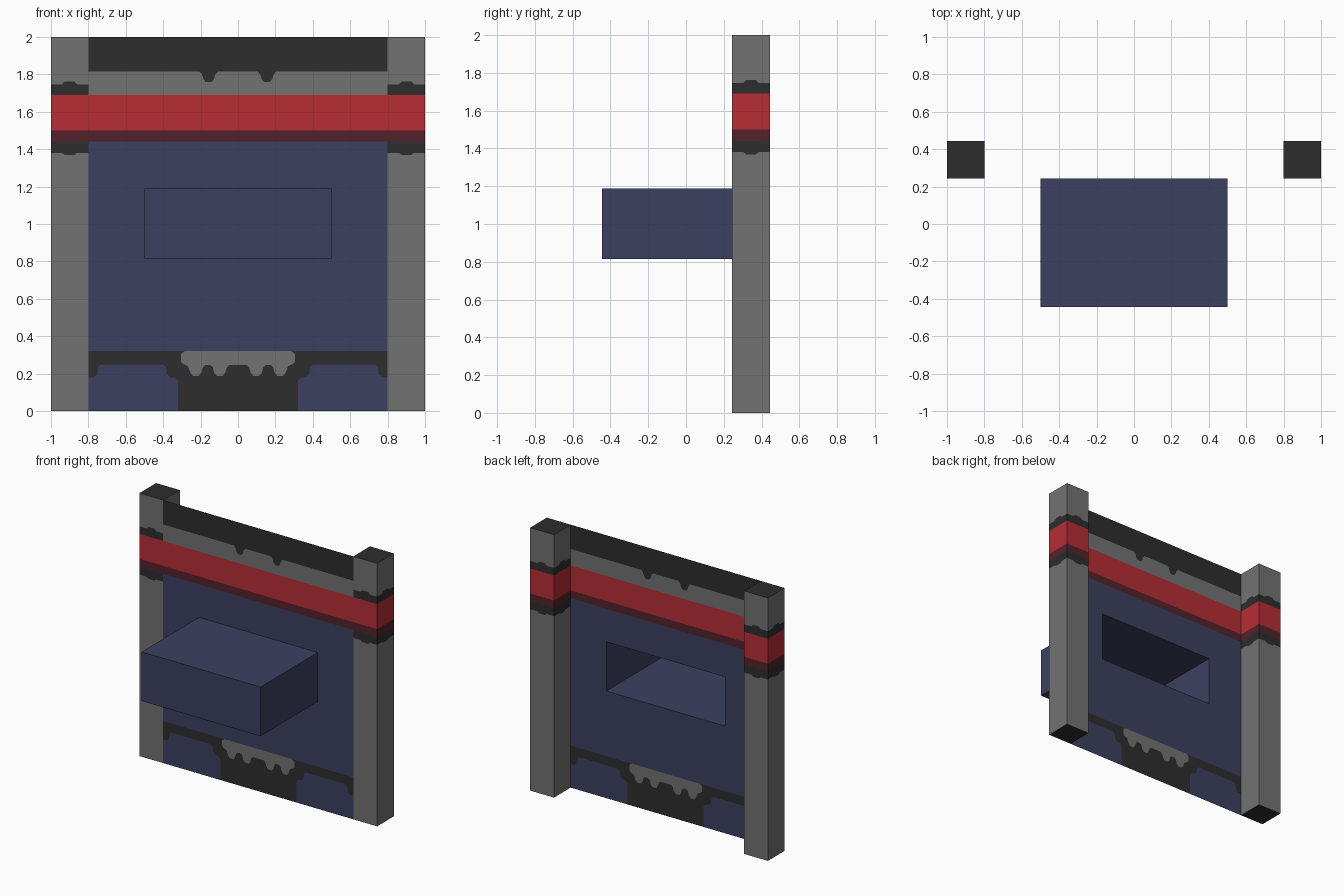
import bpy, bmesh
from mathutils import Matrix, Vector

cube = bpy.data.objects.get("Cube")
if cube:
    bpy.data.objects.remove(cube, do_unlink=True)


def material(name, rgb):
    lin = [((c / 255 + 0.055) / 1.055) ** 2.4 for c in rgb] + [1.0]
    m = bpy.data.materials.new(name)
    m.use_nodes = True
    m.diffuse_color = lin
    m.node_tree.nodes["Principled BSDF"].inputs["Base Color"].default_value = lin
    return m


GREY, BLACK, RED, DARK_RED, BLUE = range(5)
MATS = [material("grey stone", (114, 114, 114)), material("charcoal", (45, 45, 45)),
        material("red", (183, 45, 53)), material("dark red", (82, 34, 43)),
        material("slate blue", (60, 64, 96))]

FRONT, BACK = 0.244, 0.444      # depth of the posts
INNER, OUTER = 0.8, 1.0         # sides of the posts


def finish(name, bm):
    me = bpy.data.meshes.new(name)
    bm.to_mesh(me)
    bm.free()
    for m in MATS:
        me.materials.append(m)
    ob = bpy.data.objects.new(name, me)
    bpy.context.collection.objects.link(ob)
    return ob


def build(name, polys):
    """Mesh from (3D outline, colour) pairs, welded along shared edges."""
    bm = bmesh.new()
    for pts, colour in polys:
        f = bm.faces.new([bm.verts.new(p) for p in pts])
        f.material_index = colour
    bmesh.ops.remove_doubles(bm, verts=bm.verts, dist=1e-5)
    return finish(name, bm)


def plate(name, polys):
    """Flat part in the panel plane from (x, z) outlines."""
    return build(name, [([(x, FRONT, z) for x, z in pts], c) for pts, c in polys])


def rect(x0, x1, z0, z1):
    return [(x0, z0), (x1, z0), (x1, z1), (x0, z1)]


def mirrored(pts):
    return [(-x, z) for x, z in reversed(pts)]


# Posts: each side is a stack of colour bands, some with a small bump mid-edge
LEVELS = [(0, 0), (1.38, -0.012), (1.44, 0), (1.5, 0), (1.69, 0), (1.747, 0.016), (2, 0)]
BANDS = [GREY, BLACK, DARK_RED, RED, BLACK, GREY]


def level_line(a, b, z, bump):
    steps = [(0, 0), (1, 0)]
    if bump:
        steps = [(0, 0), (0.3, 0), (0.38, 1), (0.62, 1), (0.7, 0), (1, 0)]
    return [(*a.lerp(b, u), z + bump * h) for u, h in steps]


def post(name, x0, x1):
    corners = [Vector(c) for c in ((x0, FRONT), (x1, FRONT), (x1, BACK), (x0, BACK))]
    polys = []
    for i, a in enumerate(corners):
        lines = [level_line(a, corners[(i + 1) % 4], *lv) for lv in LEVELS]
        for low, high, colour in zip(lines, lines[1:], BANDS):
            polys.append((low + high[::-1], colour))
    polys.append(([(*c, 2) for c in corners], BLACK))
    polys.append(([(*c, 0) for c in reversed(corners)], BLACK))
    build(name, polys)


post("right_post", -OUTER, -INNER)
post("left_post", INNER, OUTER)

# Header: charcoal top with two drips over a grey strip
drips = [(-INNER, 1.815)]
for cx in (-0.157, 0.155):
    drips += [(cx + dx, z) for dx, z in ((-0.05, 1.815), (-0.036, 1.8), (-0.028, 1.775),
                                         (-0.014, 1.758), (0.014, 1.758), (0.028, 1.775),
                                         (0.036, 1.8), (0.05, 1.815))]
drips.append((INNER, 1.815))
plate("header_panel", [
    (drips + [(INNER, 2), (-INNER, 2)], BLACK),
    ([(-INNER, 1.69), (INNER, 1.69)] + drips[::-1], GREY)])

# Red stripe with its dark lower edge
plate("stripe_panel", [(rect(-INNER, INNER, 1.5, 1.69), RED),
                       (rect(-INNER, INNER, 1.44, 1.5), DARK_RED)])

# Main panel, left open behind the projecting box
BX, BZ0, BZ1 = 0.5, 0.815, 1.189
plate("main_panel", [(rect(-INNER, INNER, 0.32, BZ0), BLUE),
                     (rect(-INNER, -BX, BZ0, BZ1), BLUE),
                     (rect(BX, INNER, BZ0, BZ1), BLUE),
                     (rect(-INNER, INNER, BZ1, 1.44), BLUE)])

# Base: blue insets, charcoal trim and a grey dripping patch
inset_edge = [(-0.8, 0.18), (-0.77, 0.18), (-0.752, 0.2), (-0.747, 0.235), (-0.732, 0.25),
              (-0.4, 0.25), (-0.386, 0.235), (-0.381, 0.2), (-0.366, 0.182),
              (-0.338, 0.178), (-0.32, 0.16), (-0.32, 0)]
inset = [(-0.8, 0)] + inset_edge[::-1]
patch = [(-0.285, 0.32), (-0.305, 0.305), (-0.305, 0.265), (-0.29, 0.25), (-0.268, 0.24)]
for cx in (-0.225, -0.097):
    patch += [(cx + dx, z) for dx, z in ((-0.03, 0.205), (-0.016, 0.188), (0.016, 0.188),
                                         (0.03, 0.208), (0.038, 0.235), (0.052, 0.247))]
    if cx < -0.2:
        patch += [(-0.15, 0.247), (-0.135, 0.235)]
patch += mirrored(patch)
trim = [(-0.8, 0.32)] + inset_edge + mirrored(inset_edge) + [(0.8, 0.32)] + patch[::-1]
plate("base_panel", [(inset, BLUE), (mirrored(inset), BLUE),
                     (trim, BLACK), (patch, GREY)])

# Projecting box, open at the back
Y0 = -0.444
bm = bmesh.new()
bmesh.ops.create_cube(bm, size=1, matrix=Matrix.Translation(
    (0, (Y0 + FRONT) / 2, (BZ0 + BZ1) / 2)) @ Matrix.Diagonal((2 * BX, FRONT - Y0, BZ1 - BZ0, 1)))
back = [f for f in bm.faces if f.calc_center_median().y > FRONT - 0.01]
bmesh.ops.delete(bm, geom=back, context="FACES")
for f in bm.faces:
    f.material_index = BLUE
finish("projecting_box", bm)
